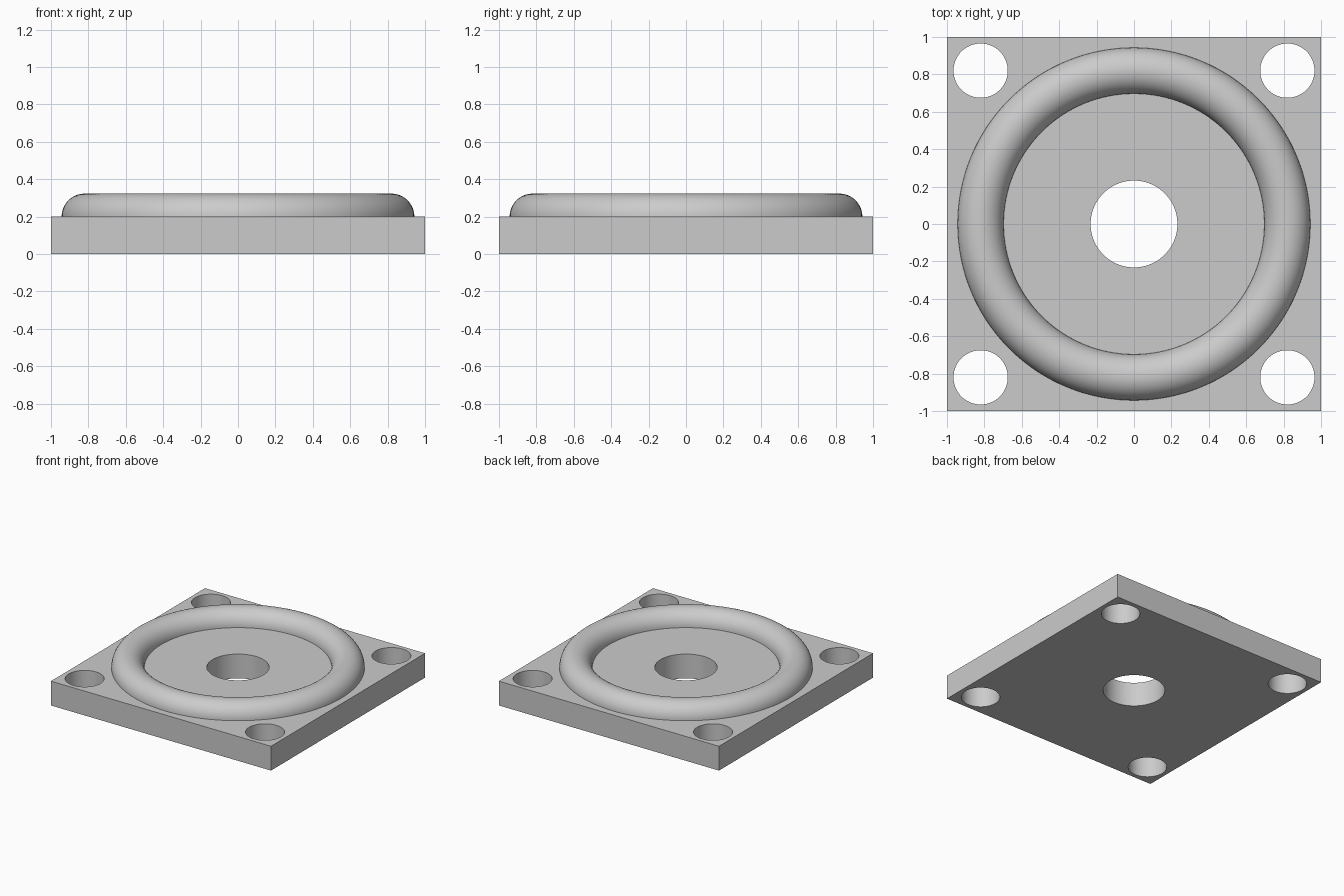
import bpy
import bmesh
from math import cos, sin, pi, radians
from mathutils import Matrix, Vector

cube = bpy.data.objects.get("Cube")
if cube:
    bpy.data.objects.remove(cube, do_unlink=True)

THICK = 0.2          # plate thickness
RING_R = 0.82        # ring centre line
TUBE_R = 0.123       # ring section radius
HOLE_POS = 0.82      # corner hole offset
HOLE_R = 0.145
BORE_R = 0.232

grey = bpy.data.materials.new("light grey")
grey.use_nodes = True
colour = (0.6, 0.6, 0.6, 1)
grey.diffuse_color = colour
grey.node_tree.nodes["Principled BSDF"].inputs["Base Color"].default_value = colour


def make_object(name, bm):
    bmesh.ops.recalc_face_normals(bm, faces=bm.faces)
    mesh = bpy.data.meshes.new(name)
    bm.to_mesh(mesh)
    bm.free()
    mesh.materials.append(grey)
    obj = bpy.data.objects.new(name, mesh)
    bpy.context.collection.objects.link(obj)
    return obj


def activate(obj):
    bpy.ops.object.select_all(action='DESELECT')
    obj.select_set(True)
    bpy.context.view_layer.objects.active = obj


# Square base plate
bm = bmesh.new()
bmesh.ops.create_cube(bm, size=1, matrix=Matrix.Translation((0, 0, THICK / 2))
                      @ Matrix.Diagonal((2, 2, THICK, 1)))
plate = make_object("base_plate", bm)

# Centre bore and four corner holes, cut through the plate
holes = [(0, 0, BORE_R)]
holes += [(sx * HOLE_POS, sy * HOLE_POS, HOLE_R) for sx in (-1, 1) for sy in (-1, 1)]
bm = bmesh.new()
for x, y, r in holes:
    bmesh.ops.create_cone(bm, cap_ends=True, segments=96, radius1=r, radius2=r,
                          depth=THICK * 2, matrix=Matrix.Translation((x, y, THICK / 2)))
cutter = make_object("hole_cutter", bm)
cutter.hide_render = True

activate(plate)
mod = plate.modifiers.new("holes", 'BOOLEAN')
mod.operation = 'DIFFERENCE'
mod.solver = 'EXACT'
mod.object = cutter
bpy.ops.object.modifier_apply(modifier=mod.name)
bpy.data.objects.remove(cutter, do_unlink=True)
bpy.ops.object.shade_smooth_by_angle(angle=radians(30))

# Half-round raised ring: a semicircle spun about the vertical axis
bm = bmesh.new()
STEPS = 24
verts = []
for i in range(STEPS + 1):
    a = pi * i / STEPS
    verts.append(bm.verts.new((RING_R + TUBE_R * cos(a), 0, THICK + TUBE_R * sin(a))))
edges = [bm.edges.new(pair) for pair in zip(verts, verts[1:])]
bmesh.ops.spin(bm, geom=verts + edges, cent=(0, 0, 0), axis=(0, 0, 1),
               angle=2 * pi, steps=128, use_merge=True)
bmesh.ops.remove_doubles(bm, verts=bm.verts, dist=1e-5)
bmesh.ops.recalc_face_normals(bm, faces=bm.faces)
bm.faces.ensure_lookup_table()

# Make sure the ring's surface faces outwards
top = max(bm.faces, key=lambda f: f.calc_center_median().z)
flip = top.normal.dot(Vector((0, 0, 1))) < 0
ring = make_object("raised_ring", bm)
if flip:
    ring.data.flip_normals()
activate(ring)
bpy.ops.object.shade_smooth_by_angle(angle=radians(40))
